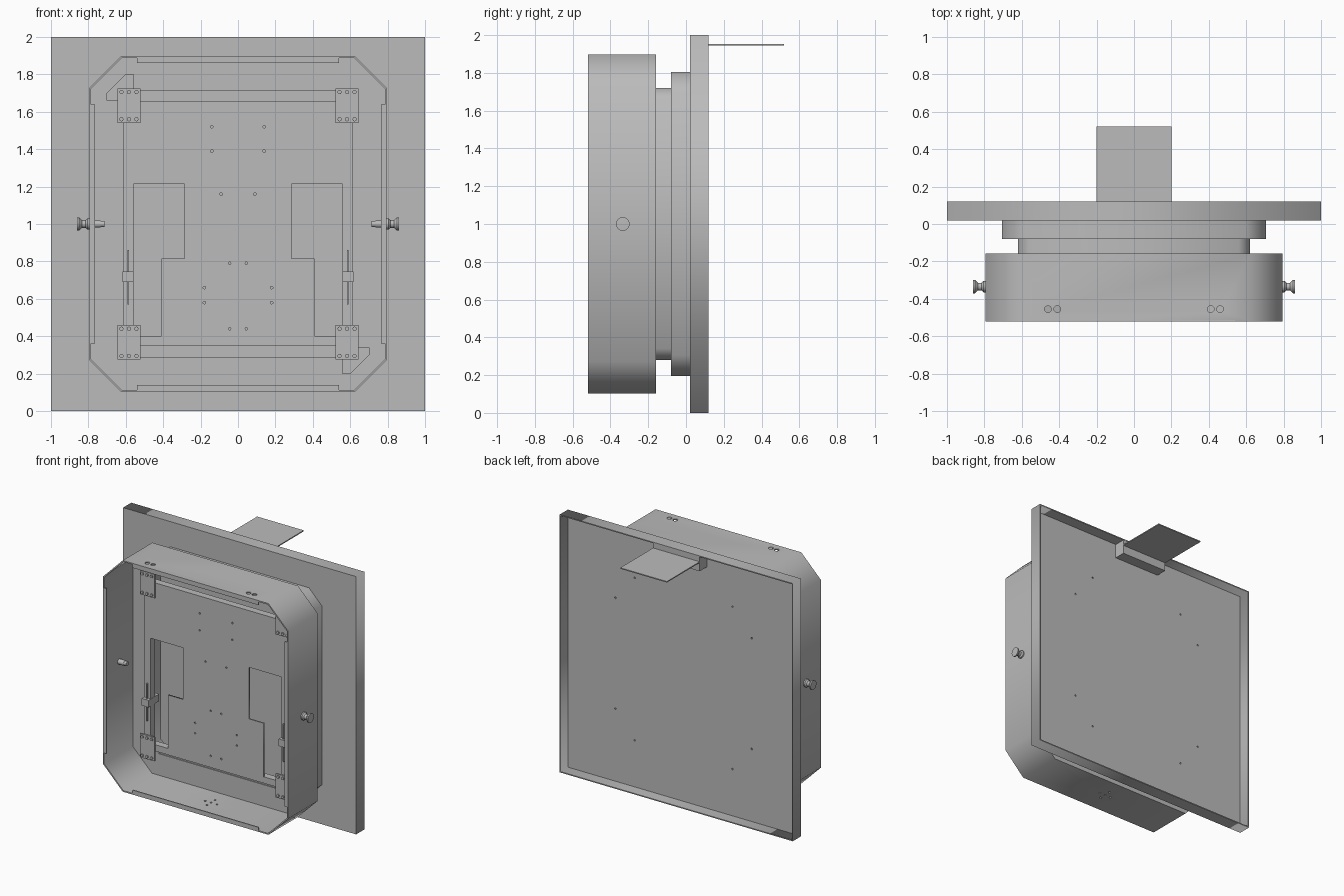
import bpy, bmesh, math
from mathutils import Matrix, Vector

cube = bpy.data.objects.get("Cube")
if cube:
    bpy.data.objects.remove(cube, do_unlink=True)

grey = bpy.data.materials.new("sheet_metal_grey")
grey.use_nodes = True
COLOUR = (0.5, 0.5, 0.5, 1)
grey.diffuse_color = COLOUR
grey.node_tree.nodes["Principled BSDF"].inputs["Base Color"].default_value = COLOUR


def activate(ob):
    bpy.ops.object.select_all(action='DESELECT')
    ob.select_set(True)
    bpy.context.view_layer.objects.active = ob


def from_bmesh(name, bm):
    bmesh.ops.recalc_face_normals(bm, faces=bm.faces)
    me = bpy.data.meshes.new(name)
    bm.to_mesh(me)
    bm.free()
    me.materials.append(grey)
    ob = bpy.data.objects.new(name, me)
    bpy.context.collection.objects.link(ob)
    return ob


def box(name, x0, x1, y0, y1, z0, z1):
    bm = bmesh.new()
    size = Matrix.Diagonal((x1 - x0, y1 - y0, z1 - z0, 1))
    mid = Matrix.Translation(((x0 + x1) / 2, (y0 + y1) / 2, (z0 + z1) / 2))
    bmesh.ops.create_cube(bm, size=1, matrix=mid @ size)
    return from_bmesh(name, bm)


def sheet(name, outlines, y0, y1):
    """Flat x-z outlines (inner ones become holes) extruded along y."""
    cu = bpy.data.curves.new(name, 'CURVE')
    cu.dimensions = '2D'
    cu.fill_mode = 'BOTH'
    cu.extrude = (y1 - y0) / 2
    for pts in outlines:
        sp = cu.splines.new('POLY')
        sp.points.add(len(pts) - 1)
        for p, (x, z) in zip(sp.points, pts):
            p.co = (x, z, 0, 1)
        sp.use_cyclic_u = True
    cu.materials.append(grey)
    ob = bpy.data.objects.new(name, cu)
    ob.rotation_euler.x = math.pi / 2
    ob.location.y = (y0 + y1) / 2
    bpy.context.collection.objects.link(ob)
    activate(ob)
    bpy.ops.object.convert(target='MESH')
    ob = bpy.context.object
    # weld the caps to the rim
    bm = bmesh.new()
    bm.from_mesh(ob.data)
    bmesh.ops.remove_doubles(bm, verts=bm.verts, dist=0.0002)
    bmesh.ops.recalc_face_normals(bm, faces=bm.faces)
    bm.to_mesh(ob.data)
    bm.free()
    return ob


def rect(x0, x1, z0, z1):
    return [(x0, z0), (x1, z0), (x1, z1), (x0, z1)]


def octagon(hw, hh, c, t=0):
    """Chamfered rectangle around z = 1, inset by t."""
    hw, hh, c = hw - t, hh - t, c - 0.586 * t
    quarter = [(hw, hh - c), (hw - c, hh)]
    right = quarter + [(-x, z) for x, z in reversed(quarter)]
    loop = right + [(-x, -z) for x, z in right]
    return [(x, 1 + z) for x, z in loop]


def circle(x, z, r, n=10):
    return [(x + r * math.cos(i * math.tau / n), z + r * math.sin(i * math.tau / n))
            for i in range(n)]


def disc(name, centre, r, depth, axis):
    bm = bmesh.new()
    turn = Vector((0, 0, 1)).rotation_difference(Vector(axis)).to_matrix().to_4x4()
    bmesh.ops.create_cone(bm, cap_ends=True, segments=16, radius1=r, radius2=r,
                          depth=depth, matrix=Matrix.Translation(centre) @ turn)
    return from_bmesh(name, bm)


def lathe_x(name, profile, side, y, z):
    """Spin (x, radius) pairs about an x-parallel axis."""
    bm = bmesh.new()
    vs = [bm.verts.new((side * x, y, z + r)) for x, r in profile]
    edges = [bm.edges.new(p) for p in zip(vs, vs[1:])]
    bmesh.ops.spin(bm, geom=vs + edges, cent=(0, y, z), axis=(1, 0, 0),
                   angle=math.tau, steps=24)
    bmesh.ops.remove_doubles(bm, verts=bm.verts, dist=0.0001)
    ob = from_bmesh(name, bm)
    activate(ob)
    bpy.ops.object.shade_smooth_by_angle()
    return ob


# Back panel: a shallow tray open to the rear
mounts = [(sx * x, 1 + sz * z) for x, z in ((0.42, 0.63), (0.585, 0.43))
          for sx in (-1, 1) for sz in (-1, 1)]
sheet("panel_sheet", [rect(-1, 1, 0, 2)] + [circle(x, z, 0.007) for x, z in mounts],
      0.02, 0.03)
sheet("panel_rim", [rect(-1, 1, 0, 2), rect(-0.992, 0.992, 0.008, 1.992)], 0.03, 0.12)

# Rear shelf and its support
box("shelf", -0.2, 0.2, 0.03, 0.52, 1.946, 1.954)
box("shelf_support", -0.2, 0.2, 0.03, 0.118, 1.88, 1.992)

# Stepped octagonal housing
T = 0.01
outer, middle, inner = (0.795, 0.897, 0.17), (0.705, 0.805, 0.11), (0.62, 0.72, 0.06)
housing = sheet("housing_wall", [octagon(*outer), octagon(*outer, T)], -0.52, -0.16)
sheet("middle_wall", [octagon(*middle), octagon(*middle, T)], -0.08, 0.02)
sheet("middle_front", [octagon(*middle), octagon(*inner, T)], -0.08, -0.072)
sheet("inner_wall", [octagon(*inner), octagon(*inner, T)], -0.16, -0.08)

# Housing back, with its opening widened at two opposite corners
half = [(0.56, 0.72), (-0.56, 0.72), (-0.56, 0.8), (-0.6, 0.8),
        (-0.7, 0.7), (-0.7, 0.66), (-0.62, 0.66)]
opening = [(x, 1 + z) for x, z in half + [(-x, -z) for x, z in half]]
opening.insert(7, (-0.62, 0.34))
opening.append((0.62, 1.66))
sheet("housing_back", [octagon(*outer), opening], -0.168, -0.158)

# Holes through the top and bottom of the housing
holes = [(x, -0.455, 1.9, 0.018) for x in (-0.46, -0.41, 0.41, 0.46)]
holes += [(x, y, 0.1, 0.008) for x, y in
          ((0, -0.33), (0.05, -0.33), (-0.05, -0.33), (0, -0.28), (0, -0.38))]
for x, y, z, r in holes:
    cutter = disc("hole_cutter", (x, y, z), r, 0.08, (0, 0, 1))
    cutter.hide_render = True
    mod = housing.modifiers.new("hole", 'BOOLEAN')
    mod.object = cutter
    mod.solver = 'EXACT'
    activate(housing)
    bpy.ops.object.modifier_apply(modifier=mod.name)
    bpy.data.objects.remove(cutter, do_unlink=True)

# Front return lips
for z0, z1 in ((0.103, 0.138), (1.862, 1.897)):
    box("lip_horizontal", -0.54, 0.54, -0.52, -0.512, z0, z1)
for s in (-1, 1):
    box("lip_vertical", *sorted((s * 0.765, s * 0.795)), -0.52, -0.512, 0.36, 1.64)

# Inner frame rails
for z0, z1 in ((0.35, 0.40), (1.60, 1.655)):
    box("rail_horizontal", -0.56, 0.56, -0.27, -0.215, z0, z1)
for s in (-1, 1):
    box("rail_vertical", *sorted((s * 0.56, s * 0.615)), -0.27, -0.215, 0.29, 1.71)
    # Sliding clamp with its rod
    box("clamp", *sorted((s * 0.558, s * 0.617)), -0.3, -0.17, 0.69, 0.745)
    box("clamp_rod", *sorted((s * 0.582, s * 0.592)), -0.285, -0.27, 0.57, 0.86)
    # Corner plates with six screws each
    for v in (-1, 1):
        zs = sorted((1 + v * 0.54, 1 + v * 0.725))
        box("corner_plate", *sorted((s * 0.52, s * 0.645)), -0.282, -0.27, *zs)
        for x in (0.543, 0.583, 0.623):
            for z in (zs[0] + 0.02, zs[1] - 0.02):
                disc("screw", (s * x, -0.285, z), 0.011, 0.012, (0, 1, 0))
    # Side knob and the pin inside
    lathe_x("knob", [(0.79, 0), (0.79, 0.03), (0.805, 0.03), (0.815, 0.02), (0.835, 0.021),
                     (0.85, 0.036), (0.86, 0.036), (0.862, 0)], s, -0.335, 1)
    lathe_x("knob_pin", [(0.79, 0), (0.79, 0.02), (0.735, 0.02), (0.735, 0.017),
                         (0.715, 0.017), (0.715, 0)], s, -0.335, 1)

# Stepped mounting plate with small fixing holes
side = [(0.41, 0.40), (0.41, 0.815), (0.285, 0.815), (0.285, 1.215), (0.56, 1.215), (0.56, 1.6)]
fixings = ((0.14, 1.52), (0.14, 1.39), (0.09, 1.16), (0.045, 0.79),
           (0.18, 0.66), (0.18, 0.58), (0.045, 0.44))
sheet("mounting_plate", [side + [(-x, z) for x, z in reversed(side)]]
      + [circle(s * x, z, 0.007) for x, z in fixings for s in (-1, 1)], -0.27, -0.26)
